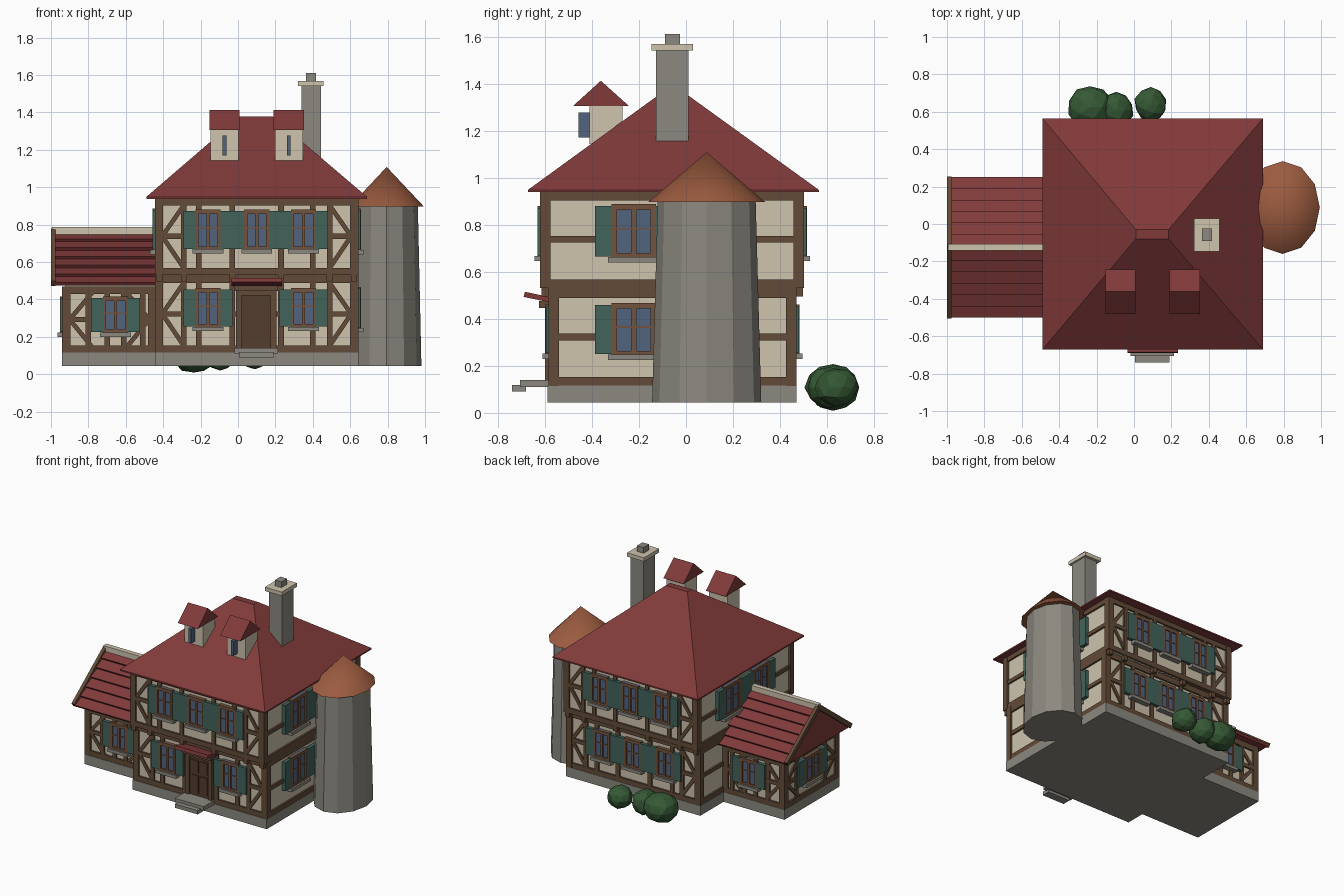
import bpy, bmesh, math, random
from mathutils import Matrix, Vector

if "Cube" in bpy.data.objects:
    bpy.data.objects.remove(bpy.data.objects["Cube"])

random.seed(4)
COLORS = {
    "roof red": (0.22, 0.042, 0.042), "plaster cream": (0.62, 0.55, 0.42),
    "timber brown": (0.125, 0.07, 0.04), "stone grey": (0.26, 0.25, 0.215),
    "shutter green": (0.055, 0.125, 0.105), "glass blue": (0.085, 0.125, 0.21),
    "window wood": (0.17, 0.085, 0.045), "tower tile orange": (0.33, 0.105, 0.05),
    "leaf green": (0.036, 0.10, 0.036), "door brown": (0.09, 0.047, 0.028)}
MATS = {}
for name, c in COLORS.items():
    MATS[name] = bpy.data.materials.new(name)
    MATS[name].diffuse_color = (*c, 1)

PARTS = {}
I = Matrix.Identity(4)


def part(name, mat):
    return PARTS.setdefault(name, (bmesh.new(), mat))[0]


def box(bm, lo, hi, m=I):
    lo, hi = Vector(lo), Vector(hi)
    size = hi - lo
    local = Matrix.Translation((lo + hi) / 2) @ Matrix.Diagonal((*size, 1))
    bmesh.ops.create_cube(bm, size=1, matrix=m @ local)


def bar(bm, a, b, width, d0, d1, m=I):
    """Slanted bar between two points of a wall plane (u, z)."""
    du, dz = b[0] - a[0], b[1] - a[1]
    length = math.hypot(du, dz)
    local = (Matrix.Translation(((a[0] + b[0]) / 2, 0, (a[1] + b[1]) / 2))
             @ Matrix.Rotation(-math.atan2(dz, du), 4, 'Y'))
    box(bm, (-length / 2, d0, -width / 2), (length / 2, d1, width / 2), m @ local)


def prism(bm, yz, x0, x1):
    """Extrude a y-z outline along x."""
    f = bm.faces.new([bm.verts.new((x0, y, z)) for y, z in yz])
    out = bmesh.ops.extrude_face_region(bm, geom=[f])["geom"]
    bmesh.ops.translate(bm, vec=(x1 - x0, 0, 0),
                        verts=[v for v in out if isinstance(v, bmesh.types.BMVert)])


def plane(axis, sign, at):
    """Wall frame: u along the wall, d outward, z up."""
    if axis == 'y':
        return Matrix(((1, 0, 0, 0), (0, sign, 0, at), (0, 0, 1, 0), (0, 0, 0, 1)))
    return Matrix(((0, sign, 0, at), (1, 0, 0, 0), (0, 0, 1, 0), (0, 0, 0, 1)))


plaster = part("plaster_walls", "plaster cream")
timber = part("timber_frame", "timber brown")
frames = part("window_frames", "window wood")
panes = part("window_panes", "glass blue")
shutters = part("shutters", "shutter green")
sills = part("window_sills", "stone grey")
plinth = part("stone_plinth", "stone grey")


def window(m, u, z0, z1, w, sw):
    h = w / 2
    t = w * 0.13
    box(panes, (u - h, 0, z0), (u + h, 0.018, z1), m)
    for c in (u - h + t / 2, u, u + h - t / 2):
        box(frames, (c - t / 2, 0, z0), (c + t / 2, 0.027, z1), m)
    for z in (z0 + 0.012, z1 - 0.012):
        box(frames, (u - h, 0, z - 0.012), (u + h, 0.027, z + 0.012), m)
    zm = z0 + 0.55 * (z1 - z0)
    box(frames, (u - h, 0, zm - 0.004), (u + h, 0.023, zm + 0.004), m)
    for s in (-1, 1):
        a, b = sorted((u + s * h, u + s * (h + sw)))
        box(shutters, (a, 0, z0 + 0.01), (b, 0.026, z1 - 0.008), m)
    box(sills, (u - h - 0.015, 0, z0 - 0.015), (u + h + 0.015, 0.04, z0 + 0.008), m)


def facade(m, u0, u1, z0, z1, wins, wz, w=0.135, sw=0.064, posts=(), brace=0.0):
    D = 0.015
    mid = (z0 + z1) / 2
    e0, e1 = u0 - D, u1 + D
    for a, b in ((z0, z0 + 0.038), (z1 - 0.042, z1), (mid - 0.014, mid + 0.014)):
        box(timber, (e0, -0.02, a), (e1, D - 0.002, b), m)
    for a, b in ((e0, e0 + 0.045), (e1 - 0.045, e1)):
        box(timber, (a, -0.025, z0), (b, D, z1), m)
    for p in posts:
        box(timber, (p - 0.015, -0.02, z0), (p + 0.015, D - 0.003, z1), m)
    if brace:
        for c, s in ((e0 + 0.04, 1), (e1 - 0.04, -1)):
            for z in (z0 + 0.03, z1 - 0.035):
                bar(timber, (c, mid), (c + s * brace, z), 0.024, -0.01, D - 0.005, m)
    for u in wins:
        window(m, u, *wz, w, sw)


# Main house: plinth, two storeys with a slight overhang front and back
X0, X1 = -0.43, 0.63
box(plinth, (-0.445, -0.588, 0.045), (0.645, 0.47, 0.117))
storeys = ((-0.57, 0.455, 0.115, 0.53, (0.245, 0.46), (-0.16, 0.35)),
           (-0.605, 0.487, 0.53, 0.945, (0.66, 0.88), (-0.16, 0.10, 0.35)))
for i, (y0, y1, z0, z1, wz, front) in enumerate(storeys):
    box(plaster, (X0, y0, z0), (X1, y1, z1))
    posts = (-0.29, -0.21, -0.03, 0.23, 0.40, 0.49)
    facade(plane('y', -1, y0), X0, X1, z0, z1, front, wz, posts=posts, brace=0.12)
    facade(plane('y', 1, y1), X0, X1, z0, z1, (-0.16, 0.10, 0.35), wz, posts=posts, brace=0.12)
    for sign, x in ((1, X1), (-1, X0)):
        side = (-0.222, 0.105) if sign > 0 or i else ()
        facade(plane('x', sign, x), y0, y1, z0, z1, side,
               (wz[0] - 0.005, wz[1] + 0.007), w=0.19, sw=0.07)

# Brackets under the overhang
brackets = part("overhang_brackets", "timber brown")
for x in (-0.42, -0.29, -0.03, 0.23, 0.49, 0.62):
    for y0, y1 in ((-0.615, -0.57), (0.455, 0.497)):
        box(brackets, (x - 0.016, y0, 0.495), (x + 0.016, y1, 0.535))

# Hipped main roof
roof = part("main_roof", "roof red")
rings = [[roof.verts.new((x, y, z)) for x, y in ((a, c), (b, c), (b, d), (a, d))]
         for a, b, c, d, z in ((-0.49, 0.69, -0.672, 0.565, 0.938),
                               (-0.49, 0.69, -0.672, 0.565, 0.948),
                               (0.01, 0.185, -0.08, -0.03, 1.378))]
roof.faces.new(rings[0])
roof.faces.new(rings[2])
for lower, upper in zip(rings, rings[1:]):
    for k in range(4):
        roof.faces.new((lower[k], lower[k - 1], upper[k - 1], upper[k]))

# Chimney
chim = part("chimney_stack", "stone grey")
box(chim, (0.34, -0.127, 1.0), (0.445, 0.01, 1.545))
box(chim, (0.363, -0.09, 1.56), (0.416, -0.025, 1.61))
box(part("chimney_cap", "plaster cream"), (0.32, -0.146, 1.54), (0.458, 0.03, 1.568))

# Dormers
for x in (-0.072, 0.272):
    box(part("dormer_walls", "plaster cream"), (x - 0.075, -0.41, 1.143), (x + 0.075, -0.27, 1.32))
    box(part("dormer_panes", "glass blue"), (x - 0.01, -0.457, 1.17), (x + 0.01, -0.40, 1.277))
    prism(part("dormer_roofs", "roof red"),
          ((-0.48, 1.305), (-0.243, 1.305), (-0.362, 1.412)), x - 0.081, x + 0.081)

# Front door, canopy and steps
door_m = plane('y', -1, -0.57)
door = part("front_door", "door brown")
box(door, (0.02, 0, 0.135), (0.178, 0.018, 0.425), door_m)
for u in (0.035, 0.105):
    for a, b in ((0.16, 0.29), (0.31, 0.40)):
        box(door, (u, 0, a), (u + 0.058, 0.025, b), door_m)
casing = part("door_casing", "timber brown")
for u in (-0.01, 0.175):
    box(casing, (u, 0, 0.115), (u + 0.03, 0.03, 0.45), door_m)
box(casing, (-0.01, 0, 0.42), (0.205, 0.03, 0.45), door_m)
box(casing, (-0.02, 0, 0.445), (0.215, 0.055, 0.475), door_m)
prism(part("door_canopy", "roof red"),
      ((-0.69, 0.493), (-0.685, 0.515), (-0.57, 0.49), (-0.57, 0.468)), -0.035, 0.235)
steps = part("door_steps", "stone grey")
box(steps, (-0.02, -0.705, 0.11), (0.215, -0.56, 0.14))
box(steps, (0.005, -0.74, 0.09), (0.19, -0.68, 0.118))

# Side annex
AX, AY0, AY1 = -0.925, -0.425, 0.185
box(plinth, (-0.94, -0.442, 0.045), (-0.44, 0.2, 0.117))
box(plaster, (AX, AY0, 0.115), (-0.43, AY1, 0.5))
for sign, y in ((-1, AY0), (1, AY1)):
    facade(plane('y', sign, y), AX, -0.45, 0.115, 0.47, (-0.655,), (0.215, 0.415),
           posts=(-0.80, -0.70, -0.61, -0.51), brace=0.12)
facade(plane('x', -1, AX), AY0, AY1, 0.115, 0.47, (-0.12,), (0.215, 0.415),
       w=0.17, sw=0.08, posts=(-0.285, 0.045), brace=0.14)

# Annex roof with stepped tile courses
RY, EAVE, RIDGE, HALF, N = -0.125, 0.475, 0.755, 0.365, 6
slope = []
for k in range(N):
    for t, lift in ((k / N, 0.018), ((k + 1) / N, 0.0)):
        slope.append((HALF * (1 - t) + lift * 0.6, EAVE + (RIDGE - EAVE) * t + lift * 0.8))
outline = ([(RY - HALF, EAVE)] + [(RY - d, z) for d, z in slope]
           + [(RY + d, z) for d, z in reversed(slope[:-1])] + [(RY + HALF, EAVE)])
prism(part("annex_roof", "roof red"), outline, -0.985, -0.42)
barge = part("annex_bargeboards", "timber brown")
for s in (-1, 1):
    bar(barge, (RY + s * 0.37, EAVE + 0.01), (RY, RIDGE + 0.01), 0.034, 0, 0.025,
        plane('x', -1, -0.975))
box(part("annex_ridge_cap", "plaster cream"), (-0.995, -0.143, 0.745), (-0.43, -0.107, 0.786))

# Round tower, slightly oval and tapered
oval = Matrix.Diagonal((0.8, 1, 1, 1))
for name, mat, r1, r2, z0, z1 in (
        ("tower_body", "stone grey", 0.232, 0.208, 0.045, 0.91),
        ("tower_roof", "tower tile orange", 0.248, 0.0, 0.897, 1.108)):
    bmesh.ops.create_cone(part(name, mat), cap_ends=True, segments=12, radius1=r1, radius2=r2,
                          depth=z1 - z0,
                          matrix=Matrix.Translation((0.795, 0.088, (z0 + z1) / 2)) @ oval)

# Faceted bushes behind the house
for x, y, rx, ry, rz in ((-0.235, 0.625, 0.125, 0.12, 0.105), (-0.095, 0.61, 0.095, 0.1, 0.09),
                         (0.09, 0.64, 0.09, 0.095, 0.085)):
    made = bmesh.ops.create_icosphere(part("bushes", "leaf green"), subdivisions=2, radius=1)
    for v in made["verts"]:
        k = random.uniform(0.92, 1.02)
        v.co = Vector((x + v.co.x * rx * k, y + v.co.y * ry * k, max(0, 0.108 + v.co.z * rz * k)))

# Turn every part into an object
for name, (bm, mat) in PARTS.items():
    bmesh.ops.recalc_face_normals(bm, faces=bm.faces)
    if name == "tower_roof":
        for f in bm.faces:
            f.smooth = len(f.verts) < 5
        for e in bm.edges:
            e.smooth = all(f.smooth for f in e.link_faces)
    me = bpy.data.meshes.new(name)
    bm.to_mesh(me)
    bm.free()
    me.materials.append(MATS[mat])
    bpy.context.collection.objects.link(bpy.data.objects.new(name, me))

for m in bpy.data.materials:
    if m.users and not m.is_grease_pencil:
        m.use_nodes = True
        m.node_tree.nodes["Principled BSDF"].inputs["Base Color"].default_value = m.diffuse_color
